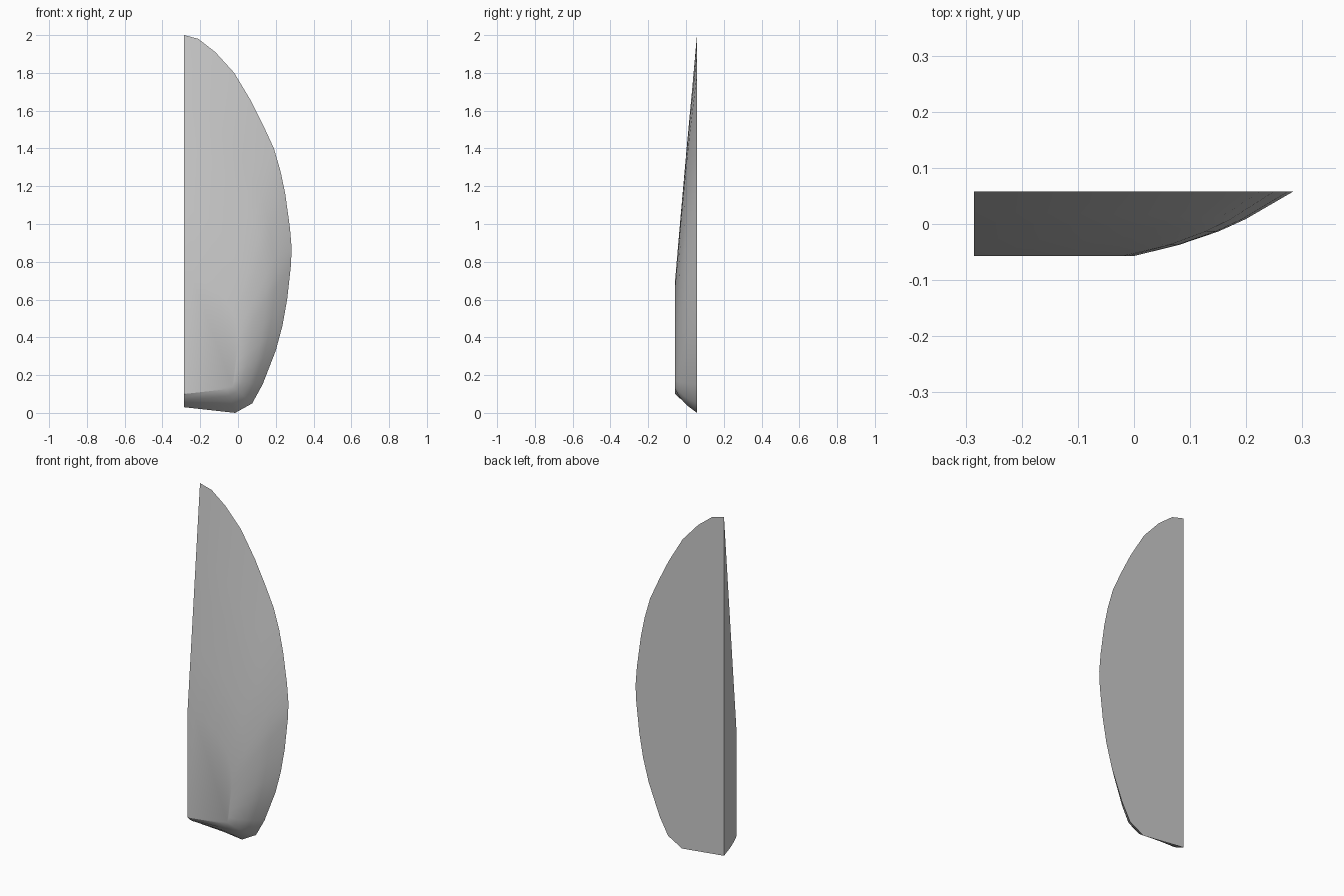
import bpy
import bmesh

if "Cube" in bpy.data.objects:
    bpy.data.objects.remove(bpy.data.objects["Cube"])

BACK, DEPTH, LEFT = 0.058, 0.115, -0.285

# Outline of the flat back, from the tip round the curved side to the base
rim = [(LEFT, 2), (-.21, 1.98), (-.12, 1.91), (-.02, 1.8), (.07, 1.65), (.13, 1.53),
       (.19, 1.4), (.225, 1.28), (.25, 1.16), (.275, .98), (.284, .87), (.28, .78),
       (.26, .6), (.235, .46), (.2, .33), (.13, .15), (.075, .05), (-.015, 0), (LEFT, .03)]

# Matching outline of the raised flat area on the front
crown = [(LEFT, .71), (-.24, .71), (-.19, .69), (-.14, .67), (-.1, .63), (-.07, .6),
         (-.04, .56), (-.02, .52), (-.01, .48), (0, .43), (0, .4), (0, .37),
         (-.005, .32), (-.01, .27), (-.015, .22), (-.02, .17), (-.03, .14),
         (-.06, .125), (LEFT, .1)]

# Steps from crown to rim, with the bulge above a straight slope
steps = [(0, 0), (.28, .11), (.53, .15), (.7, .13), (1, 0)]


def make_material(name, value):
    mat = bpy.data.materials.new(name)
    mat.use_nodes = True
    colour = (value, value, value, 1)
    mat.diffuse_color = colour
    mat.node_tree.nodes["Principled BSDF"].inputs["Base Color"].default_value = colour
    return mat


def ring(bm, s, bulge):
    verts = []
    for i, (r, c) in enumerate(zip(rim, crown)):
        # Straight at the tip, fully rounded round the side and base
        roundness = min(1, i / 8)
        height = 1 - s + bulge * roundness
        x = c[0] + (r[0] - c[0]) * s
        z = c[1] + (r[1] - c[1]) * s
        verts.append(bm.verts.new((x, BACK - DEPTH * height, z)))
    return verts


bm = bmesh.new()
rings = [ring(bm, s, bulge) for s, bulge in steps]

# Curved front
for inner, outer in zip(rings, rings[1:]):
    for i in range(len(rim) - 1):
        bm.faces.new((inner[i], inner[i + 1], outer[i + 1], outer[i]))

# Raised flat, flat back and flat straight side
bm.faces.new(rings[0])
bm.faces.new(rings[-1])
bm.faces.new([r[0] for r in rings] + [r[-1] for r in reversed(rings)])
bmesh.ops.recalc_face_normals(bm, faces=bm.faces)

mesh = bpy.data.meshes.new("half_shell")
bm.to_mesh(mesh)
bm.free()
shell = bpy.data.objects.new("half_shell", mesh)
bpy.context.collection.objects.link(shell)
mesh.materials.append(make_material("plain_grey", 0.6))

bpy.ops.object.select_all(action='DESELECT')
shell.select_set(True)
bpy.context.view_layer.objects.active = shell
bpy.ops.object.shade_smooth_by_angle(angle=0.6)
